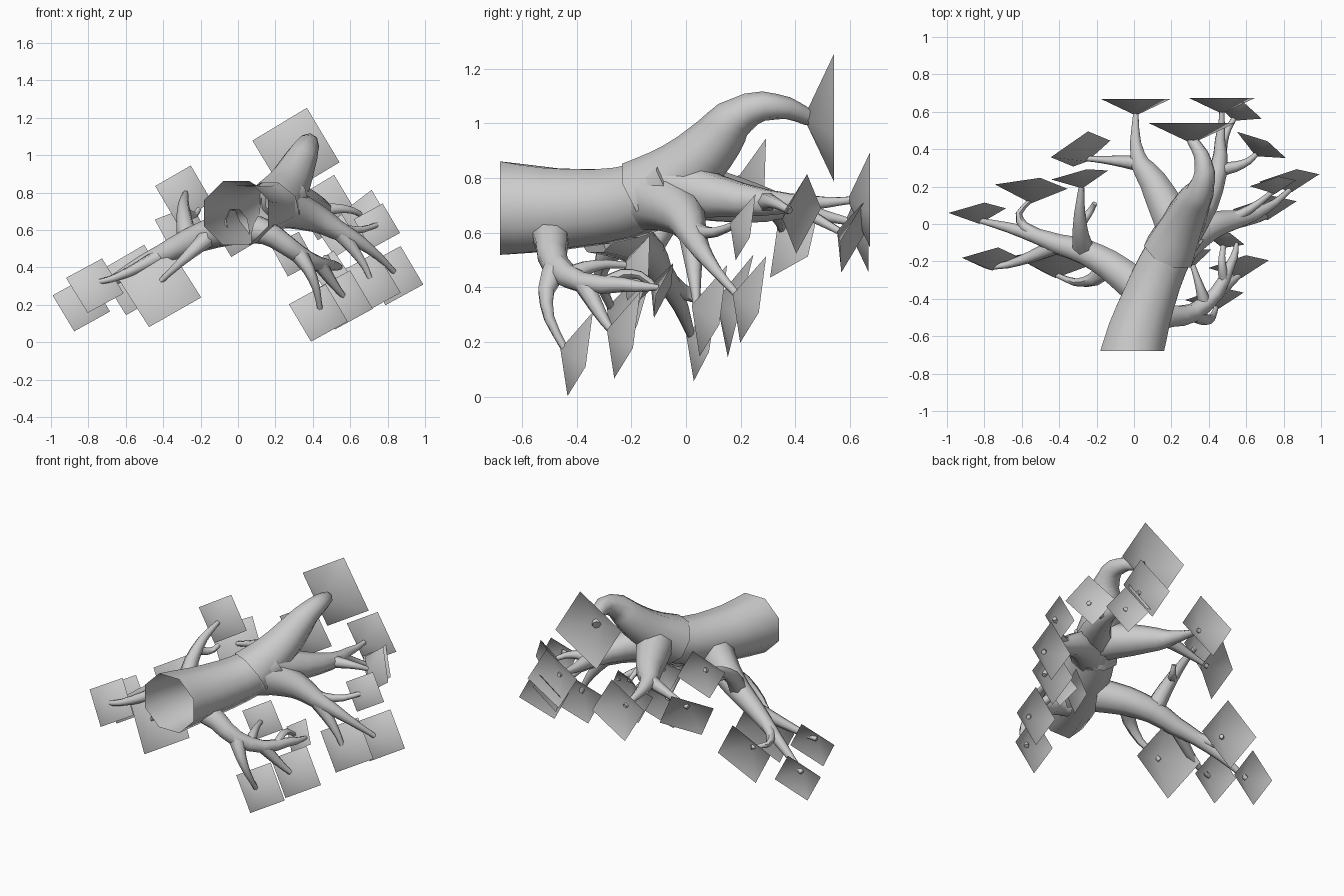
import bpy, bmesh, math
from mathutils import Vector

if "Cube" in bpy.data.objects:
    bpy.data.objects.remove(bpy.data.objects["Cube"], do_unlink=True)

grey = bpy.data.materials.new("plain_grey")
grey.use_nodes = True
shade = 0.6
grey.diffuse_color = (shade, shade, shade, 1)
grey.node_tree.nodes["Principled BSDF"].inputs["Base Color"].default_value = grey.diffuse_color

STEPS = 3           # smoothing steps between two path points
CARD_ROLL = math.radians(-14)
CARD_DEPTH = 0.46   # depth of a leaf card relative to its half diagonal
FORWARD = Vector((0, 1, 0))


def add_object(name, bm):
    mesh = bpy.data.meshes.new(name)
    bm.to_mesh(mesh)
    bm.free()
    mesh.materials.append(grey)
    obj = bpy.data.objects.new(name, mesh)
    bpy.context.collection.objects.link(obj)
    bpy.ops.object.select_all(action='DESELECT')
    obj.select_set(True)
    bpy.context.view_layer.objects.active = obj
    bpy.ops.object.shade_smooth_by_angle(angle=math.radians(60))


def smooth_path(points):
    """Flowing path that passes through every given point."""
    pts = [Vector(p) for p in points]
    pts = [pts[0] * 2 - pts[1]] + pts + [pts[-1] * 2 - pts[-2]]
    path = []
    for before, start, end, after in zip(pts, pts[1:], pts[2:], pts[3:]):
        for step in range(STEPS):
            t = step / STEPS
            from_start = start + (end - before) * (t / 2)
            from_end = end - (after - start) * ((1 - t) / 2)
            blend = t * t * (3 - 2 * t)
            path.append(from_start.lerp(from_end, blend))
    return path + [pts[-2]]


def along(path, fraction):
    """Point part of the way along a limb, where a fork can start."""
    return path[round(fraction * (len(path) - 1))]


def leaf_card(name, twig_tip, half, sideways, upward):
    """Shallow open pyramid, pierced at its point by the twig."""
    axis = Vector((sideways, 1, upward)).normalized()
    depth = half * CARD_DEPTH
    point = twig_tip - axis * 0.02
    across = Vector((1, 0, 0))
    across = (across - axis * across.dot(axis)).normalized()
    rise = across.cross(axis)
    bm = bmesh.new()
    tip = bm.verts.new(point)
    rim = []
    for corner in range(4):
        a = CARD_ROLL + corner * math.pi / 2
        spread = across * math.cos(a) + rise * math.sin(a)
        rim.append(bm.verts.new(point + axis * depth + spread * half))
    for corner in range(4):
        bm.faces.new((tip, rim[corner - 1], rim[corner]))
    add_object(name, bm)


def limb(name, points, thick, thin=0.014, sides=6, taper=1.5,
         leaf=0, sideways=-0.2, upward=-0.25, flat_cut=False):
    """Tapering tube, open at its root, with an optional leaf card at its tip."""
    path = smooth_path(points)
    last = len(path) - 1
    bm = bmesh.new()
    rings = []
    side = Vector((0, 0, 1))
    for i, centre in enumerate(path):
        direction = (path[min(i + 1, last)] - path[max(i - 1, 0)]).normalized()
        if flat_cut and i == 0:
            direction = FORWARD
        side = (side - direction * side.dot(direction)).normalized()
        other = direction.cross(side)
        radius = thin + (thick - thin) * (1 - i / last) ** taper
        ring = []
        for k in range(sides):
            a = math.tau * (k + 0.5) / sides
            ring.append(bm.verts.new(centre + (side * math.cos(a) + other * math.sin(a)) * radius))
        rings.append(ring)
    for near, far in zip(rings, rings[1:]):
        for k in range(sides):
            bm.faces.new((near[k - 1], near[k], far[k], far[k - 1]))
    bm.faces.new(rings[-1])
    bmesh.ops.recalc_face_normals(bm, faces=bm.faces)
    add_object(name, bm)
    if leaf:
        leaf_card(name + "_leaf", path[-1], leaf, sideways, upward)
    return path


# Trunk with a flat cut, and the large branch arching from it
trunk = limb("trunk", [(-.01, -.68, .69), (.08, -.4, .69), (.19, -.15, .73), (.27, -.02, .79)],
             thick=.185, thin=.13, sides=8, taper=2, flat_cut=True)
limb("top_branch", [along(trunk, .7), (.26, 0, .83), (.32, .12, .95), (.36, .2, 1.03), (.37, .33, 1.06),
                    (.31, .45, 1.02)],
     thick=.15, thin=.03, sides=8, taper=1.2, leaf=.24, sideways=0, upward=0)

# Low branch reaching right, and its forks
low = limb("low_branch", [(0, -.32, .62), (-.2, -.18, .56), (-.4, -.11, .47), (-.6, -.04, .37), (-.83, .02, .22)],
           thick=.1, sides=8, taper=1, leaf=.16, sideways=-.15)
limb("low_upper_fork", [along(low, .6), (-.61, .02, .37), (-.55, .13, .35)],
     thick=.04, leaf=.2, sideways=0)
limb("low_outer_fork", [along(low, .5), (-.62, -.2, .36), (-.76, -.23, .32)],
     thick=.045, leaf=.16, sideways=-.1, upward=-.35)
limb("low_front_fork", [along(low, .2), (-.26, -.31, .47), (-.42, -.27, .32)],
     thick=.06, leaf=.23, sideways=0, upward=-.35)
rising = limb("rising_fork", [along(low, .3), (-.29, 0, .7), (-.28, .21, .8)],
              thick=.06, taper=1, leaf=.16, upward=-.15)
limb("rising_twig", [along(rising, .5), (-.24, .06, .68), (-.21, .11, .71)], thick=.03)

# Two branches reaching back, and their forks
back = limb("back_branch", [along(trunk, .9), (.1, .23, .71), (.02, .37, .69), (.01, .6, .64)],
            thick=.12, sides=8, taper=1.2, leaf=.19, sideways=0, upward=0)
limb("back_fork", [along(back, .6), (-.12, .34, .65), (-.26, .35, .61)],
     thick=.045, leaf=.18, sideways=-.5, upward=-.5)
inner = limb("inner_branch", [along(trunk, .9), (.42, .2, .72), (.46, .45, .71), (.47, .61, .72)],
             thick=.12, sides=8, taper=1.8, leaf=.18, sideways=0, upward=0)
limb("inner_outer_fork", [along(inner, .4), (.58, .32, .71), (.66, .38, .68)],
     thick=.04, leaf=.15, sideways=.5)
limb("inner_back_fork", [along(inner, .6), (.49, .48, .65), (.54, .57, .6)],
     thick=.035, leaf=.14, sideways=.3, upward=-.4)

# Branch reaching left, and its forks
left = limb("left_branch", [along(trunk, .7), (.37, -.03, .68), (.53, .02, .6), (.7, .08, .5), (.84, .19, .37)],
            thick=.13, sides=8, leaf=.17)
limb("left_low_fork", [along(left, .5), (.65, .03, .45), (.71, .04, .33)],
     thick=.05, leaf=.18)
limb("left_high_fork", [along(left, .4), (.62, .08, .6), (.75, .18, .63)],
     thick=.04, leaf=.13)

# Branch low on the front of the trunk, and its forks
front = limb("front_branch", [(.1, -.48, .6), (.2, -.49, .56), (.38, -.43, .44), (.51, -.23, .41), (.55, -.1, .4)],
             thick=.08, thin=.01, sides=8, taper=1)
limb("front_low_fork", [along(front, .4), (.4, -.51, .34), (.44, -.44, .17)],
     thick=.05, leaf=.165)
limb("front_middle_fork", [along(front, .6), (.52, -.31, .3), (.57, -.27, .24)],
     thick=.04, leaf=.17)
limb("front_inner_fork", [along(front, .5), (.35, -.33, .48), (.31, -.21, .48)],
     thick=.04, leaf=.13, sideways=-.4)
limb("front_back_fork", [along(front, .7), (.47, -.2, .45), (.48, -.11, .4)],
     thick=.03, leaf=.11, sideways=.2, upward=-.4)
